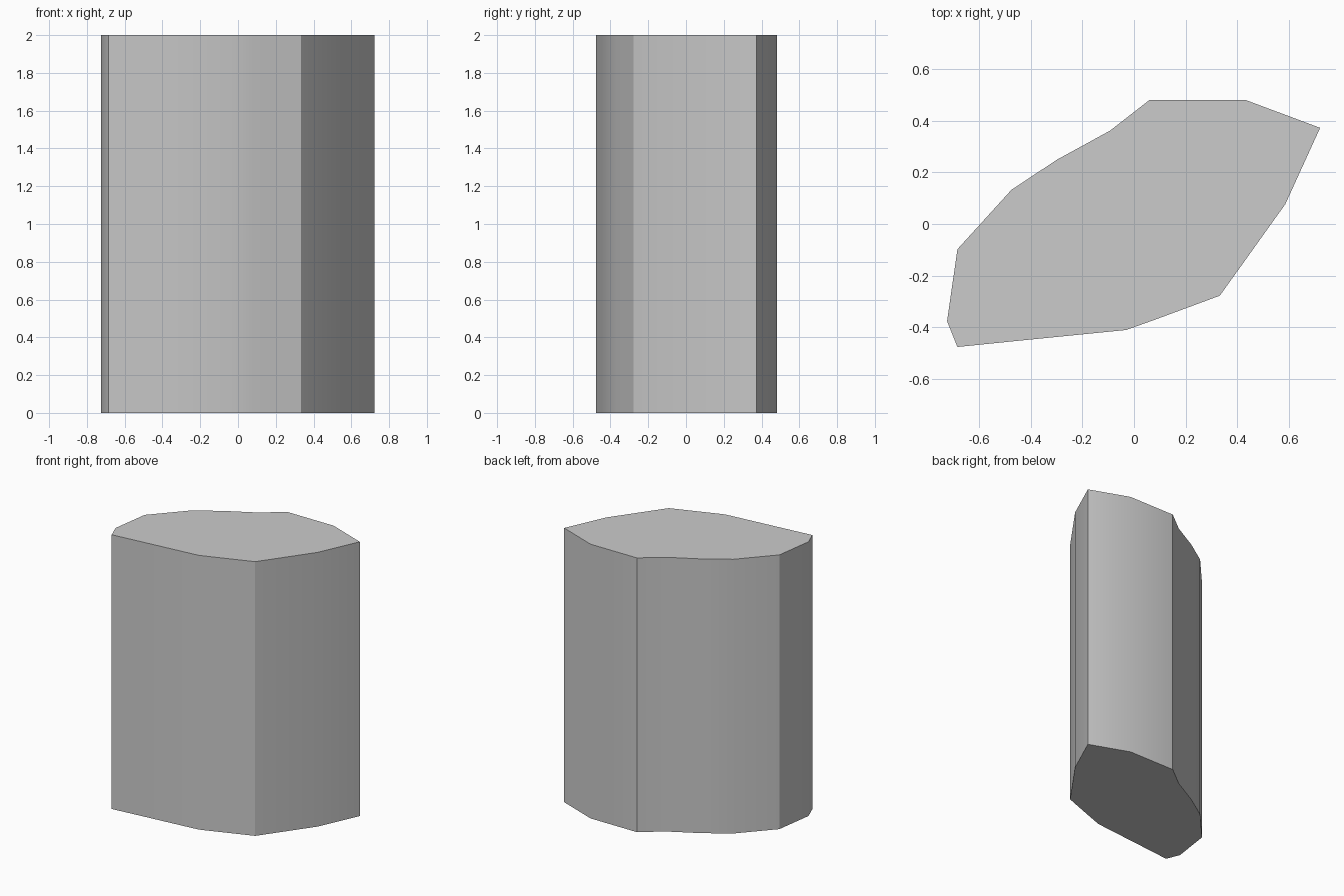
import bpy
import bmesh
import math

if "Cube" in bpy.data.objects:
    bpy.data.objects.remove(bpy.data.objects["Cube"], do_unlink=True)

HEIGHT = 2.0

# Column outline, counter-clockwise from the left-hand front corner
OUTLINE = [(-0.725, -0.377), (-0.685, -0.477), (-0.40, -0.448), (-0.03, -0.411),
           (0.09, -0.368), (0.333, -0.278), (0.587, 0.077), (0.722, 0.373),
           (0.433, 0.481), (0.06, 0.481), (-0.093, 0.362), (-0.298, 0.25),
           (-0.475, 0.133), (-0.685, -0.098)]


def make_material(name, color):
    mat = bpy.data.materials.new(name)
    mat.use_nodes = True
    mat.diffuse_color = color
    mat.node_tree.nodes["Principled BSDF"].inputs["Base Color"].default_value = color
    return mat


# Irregular column: one outline face pulled straight up
bm = bmesh.new()
base = bm.faces.new([bm.verts.new((x, y, 0)) for x, y in OUTLINE])
pulled = bmesh.ops.extrude_face_region(bm, geom=[base], use_keep_orig=True)
top_verts = [v for v in pulled["geom"] if isinstance(v, bmesh.types.BMVert)]
bmesh.ops.translate(bm, vec=(0, 0, HEIGHT), verts=top_verts)
bmesh.ops.recalc_face_normals(bm, faces=bm.faces)
mesh = bpy.data.meshes.new("stone_column")
bm.to_mesh(mesh)
bm.free()

column = bpy.data.objects.new("stone_column", mesh)
bpy.context.collection.objects.link(column)
mesh.materials.append(make_material("light grey", (0.6, 0.6, 0.6, 1)))

# Soft shading across shallow corners, crisp at the strong ones
bpy.ops.object.select_all(action="DESELECT")
column.select_set(True)
bpy.context.view_layer.objects.active = column
bpy.ops.object.shade_smooth_by_angle(angle=math.radians(30))
